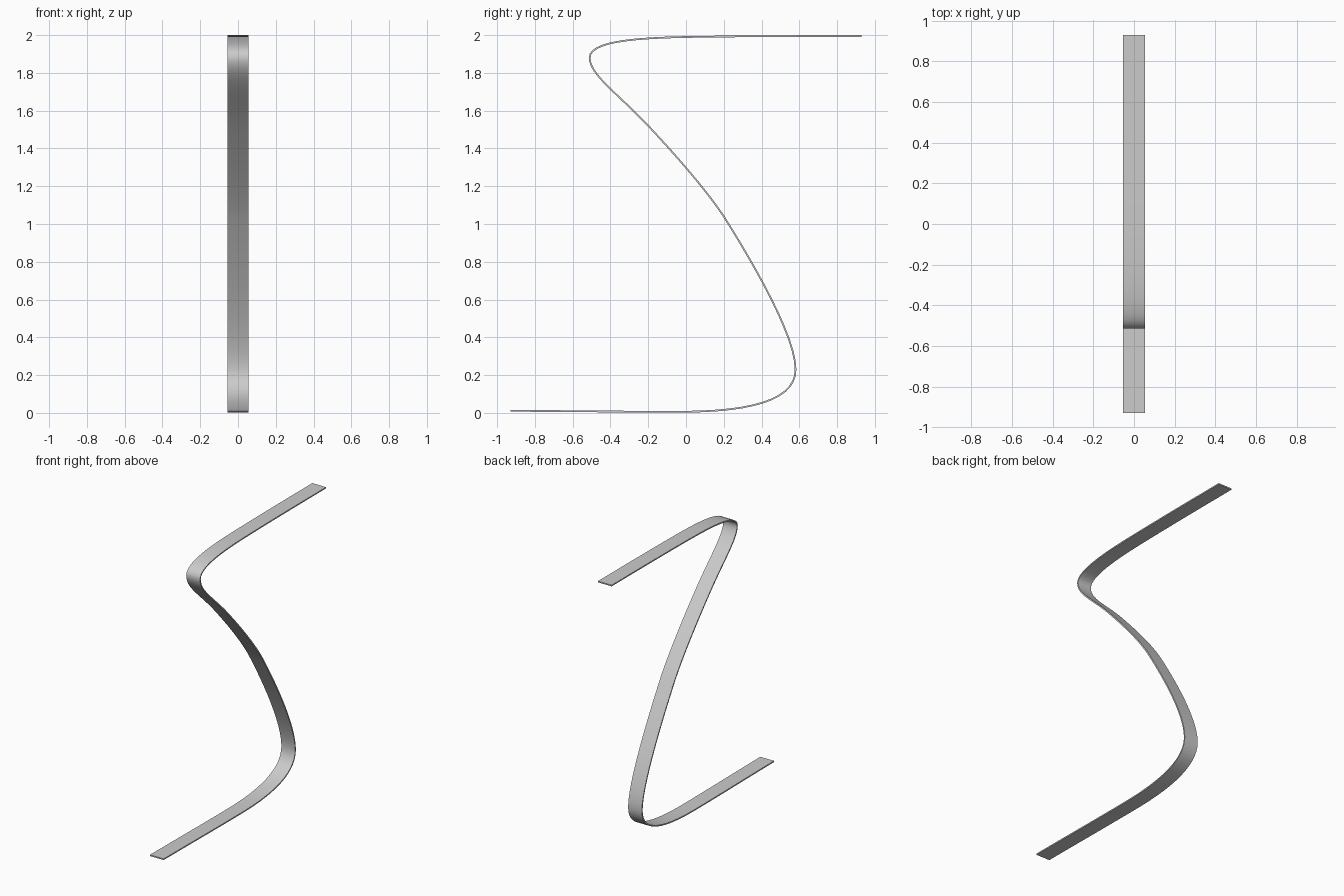
import bpy
import bmesh
from mathutils import Vector
from mathutils.geometry import interpolate_bezier

cube = bpy.data.objects.get("Cube")
if cube:
    bpy.data.objects.remove(cube, do_unlink=True)

HALF_WIDTH = 0.055
THICKNESS = 0.009
STEPS = 14

# Side profile (y, z): knot, handle out, handle in, knot, ...
PROFILE = [
    (-0.93, 0.011), (-0.6, 0.010), (-0.3, 0.005),
    (0.0, 0.006), (0.38, 0.01), (0.58, 0.08),
    (0.58, 0.23), (0.58, 0.42), (0.32, 0.85),
    (0.2, 1.04), (0.1, 1.19), (-0.06, 1.37),
    (-0.2, 1.52), (-0.36, 1.69), (-0.51, 1.79),
    (-0.51, 1.88), (-0.51, 1.97), (-0.25, 1.985),
    (0.0, 1.99), (0.3, 1.995), (0.6, 1.995),
    (0.93, 1.995),
]

# Sample the S-shaped centre line
knots = [Vector((0, y, z)) for y, z in PROFILE]
path = [knots[0]]
for i in range(0, len(knots) - 1, 3):
    path += interpolate_bezier(*knots[i:i + 4], STEPS)[1:]

# Flat ribbon swept along the centre line
bm = bmesh.new()
rows = [[bm.verts.new(p + Vector((side * HALF_WIDTH, 0, 0))) for side in (-1, 1)]
        for p in path]
for a, b in zip(rows, rows[1:]):
    bm.faces.new((a[0], a[1], b[1], b[0]))
mesh = bpy.data.meshes.new("curved_strip")
bm.to_mesh(mesh)
bm.free()

strip = bpy.data.objects.new("curved_strip", mesh)
bpy.context.collection.objects.link(strip)

# Sheet thickness, centred on the line
solid = strip.modifiers.new("thickness", 'SOLIDIFY')
solid.thickness = THICKNESS
solid.offset = 0
solid.use_even_offset = True

# Plain grey material
grey = bpy.data.materials.new("plain_grey")
grey.use_nodes = True
colour = (0.6, 0.6, 0.6, 1)
grey.diffuse_color = colour
grey.node_tree.nodes["Principled BSDF"].inputs["Base Color"].default_value = colour
mesh.materials.append(grey)

# Apply the thickness, then shade smooth with crisp edges
bpy.ops.object.select_all(action='DESELECT')
strip.select_set(True)
bpy.context.view_layer.objects.active = strip
bpy.ops.object.modifier_apply(modifier=solid.name)
bpy.ops.object.shade_smooth_by_angle()
